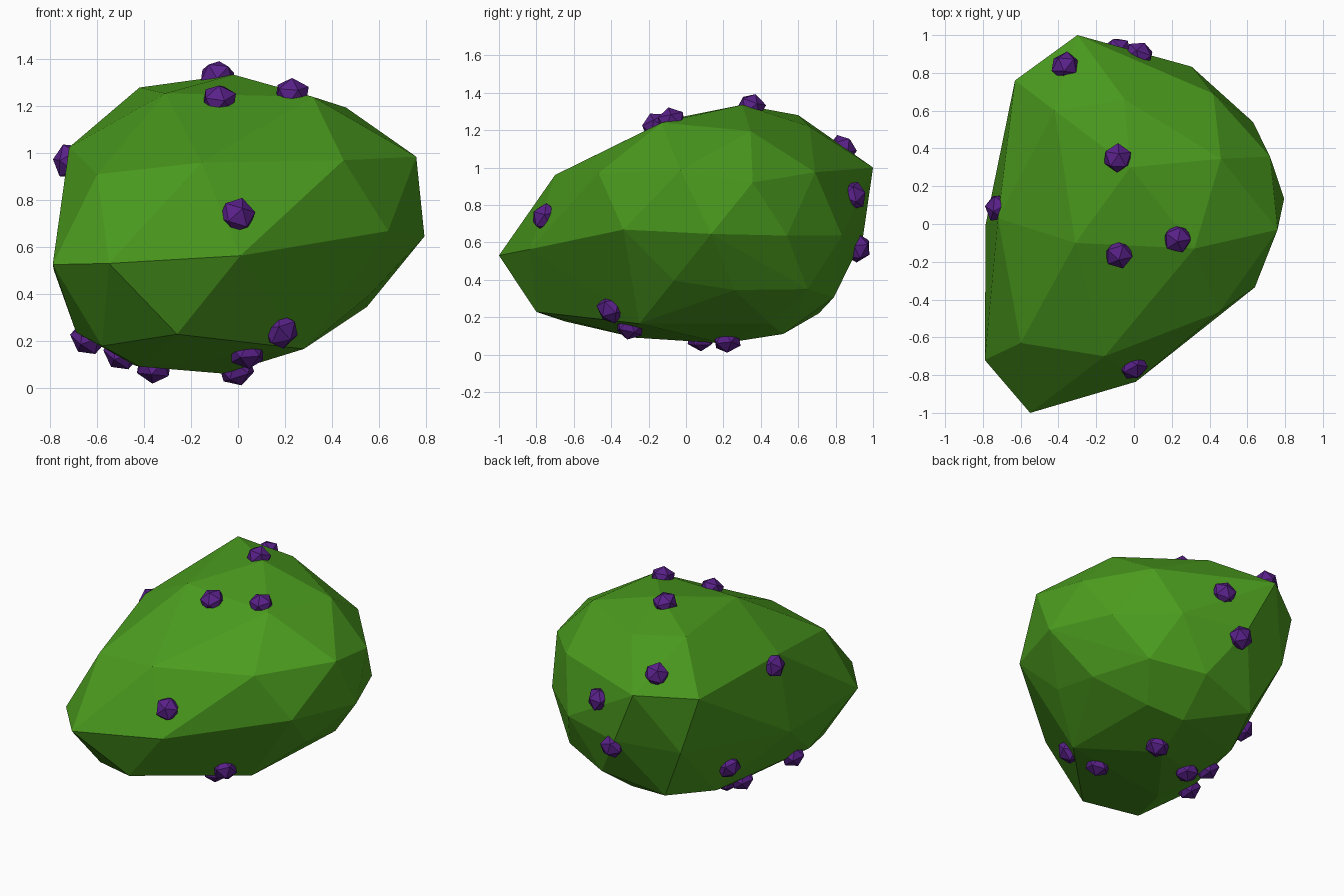
import bpy, bmesh
from mathutils import Vector
from mathutils.bvhtree import BVHTree

if "Cube" in bpy.data.objects:
    bpy.data.objects.remove(bpy.data.objects["Cube"])


def material(name, rgb):
    m = bpy.data.materials.new(name)
    m.diffuse_color = (*rgb, 1)
    m.use_nodes = True
    m.node_tree.nodes["Principled BSDF"].inputs["Base Color"].default_value = m.diffuse_color
    return m


def add_object(name, bm, mat):
    mesh = bpy.data.meshes.new(name)
    bm.to_mesh(mesh)
    mesh.materials.append(mat)
    ob = bpy.data.objects.new(name, mesh)
    bpy.context.collection.objects.link(ob)
    return ob


green = material("leaf green", (0.07, 0.33, 0.013))
purple = material("deep purple", (0.1, 0.015, 0.25))

# Faceted body: convex hull over rings of corner points
rings = {
    "top": [(-.02, .30, 1.335), (.32, -.13, 1.24), (-.31, -.10, 1.255),
            (.46, .345, 1.195), (-.42, .60, 1.28), (-.05, .66, 1.22)],
    "upper": [(-.60, -.63, .91), (-.155, -.70, .96), (.45, -.467, .97),
              (.76, -.03, .985), (.72, .357, .92), (.42, .69, .975),
              (-.30, 1.0, 1.0), (-.63, .76, .97), (-.72, .03, 1.025)],
    "middle": [(-.55, -1.0, .53), (-.79, -.72, .525), (.01, -.835, .563),
               (.64, -.335, .668), (.795, .135, .645), (.63, .54, .636),
               (.305, .833, .636), (-.12, .945, .62), (-.52, .80, .59),
               (-.785, 0, .50)],
    "lower": [(-.26, -.80, .228), (-.58, -.65, .178), (.56, -.065, .395),
              (.55, .26, .345), (.42, .65, .35), (.08, .79, .305),
              (-.34, .71, .22), (-.69, -.34, .235)],
    "base": [(-.42, -.27, .09), (-.44, .06, .095), (-.06, .20, .06),
             (.27, .45, .165), (.04, .52, .11), (.28, -.25, .165),
             (-.48, .36, .16)],
}
bm = bmesh.new()
for ring in rings.values():
    for p in ring:
        bm.verts.new(p)
bmesh.ops.convex_hull(bm, input=bm.verts)
loose = [v for v in bm.verts if not v.link_faces]
bmesh.ops.delete(bm, geom=loose, context='VERTS')
bmesh.ops.recalc_face_normals(bm, faces=bm.faces)
surface = BVHTree.FromBMesh(bm)
add_object("body", bm, green)
bm.free()

# Small faceted bumps, half sunk into the skin and facing outward
bumps = [
    (-.09, .35, 1.345), (.23, -.085, 1.28), (-.08, -.17, 1.245),
    (.005, -.775, .745), (-.755, .09, .97),
    (-.38, .855, 1.12), (.045, .935, .86), (-.09, .95, .55),
    (-.61, .37, .325), (.19, -.41, .235), (.04, -.30, .145),
    (0, .22, .06), (-.36, .08, .07), (-.51, .11, .13), (-.655, -.235, .19),
]
for i, p in enumerate(bumps):
    spot, normal, _, _ = surface.find_nearest(Vector(p))
    bm = bmesh.new()
    bmesh.ops.create_icosphere(bm, subdivisions=1, radius=0.08)
    bmesh.ops.scale(bm, vec=(1, 1, 0.88), verts=bm.verts)
    ob = add_object(f"bump_{i + 1}", bm, purple)
    bm.free()
    ob.location = spot
    ob.rotation_euler = normal.to_track_quat('Z', 'Y').to_euler()
